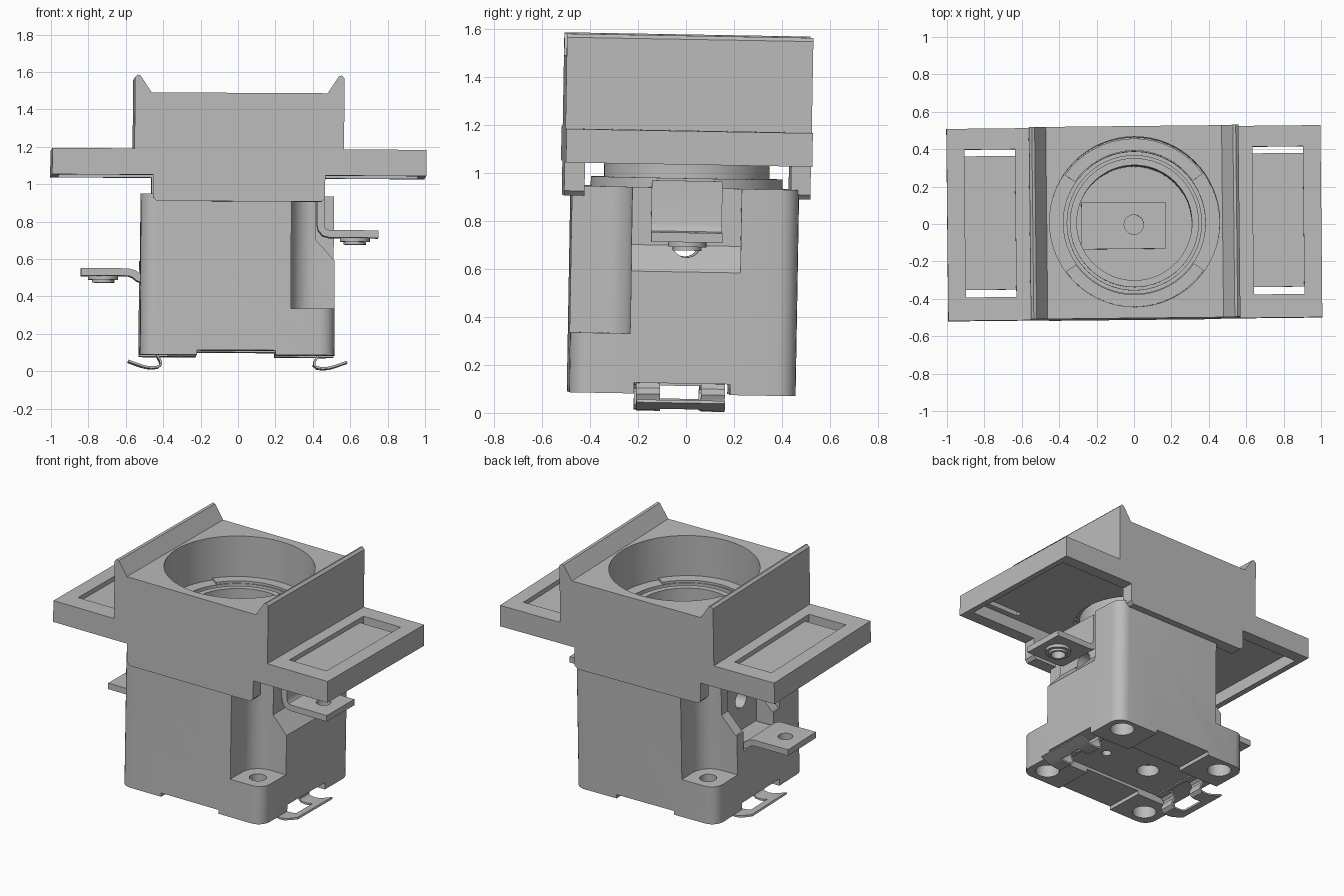
import bpy, bmesh, math
from mathutils import Vector, Matrix

if "Cube" in bpy.data.objects:
    bpy.data.objects.remove(bpy.data.objects["Cube"])

grey = bpy.data.materials.new("plain grey")
grey.use_nodes = True
grey.diffuse_color = (0.5, 0.5, 0.5, 1)
grey.node_tree.nodes["Principled BSDF"].inputs["Base Color"].default_value = (0.5, 0.5, 0.5, 1)

# The whole assembly leans very slightly
pivot = Vector((0, 0, 0.8))
lean = (Matrix.Translation(pivot) @ Matrix.Rotation(math.radians(0.6), 4, 'Z')
        @ Matrix.Rotation(math.radians(0.3), 4, 'Y')
        @ Matrix.Rotation(math.radians(-1), 4, 'X') @ Matrix.Translation(-pivot))


def prism(name, pts, lo, hi, axis='Z'):
    """Extrude a 2D outline along an axis."""
    place = {'Z': lambda a, b, c: (a, b, c),
             'Y': lambda a, b, c: (a, c, b),
             'X': lambda a, b, c: (c, a, b)}[axis]
    bm = bmesh.new()
    low = [bm.verts.new(place(a, b, lo)) for a, b in pts]
    high = [bm.verts.new(place(a, b, hi)) for a, b in pts]
    n = len(pts)
    bm.faces.new(low)
    bm.faces.new(high)
    for i in range(n):
        j = (i + 1) % n
        bm.faces.new((low[i], low[j], high[j], high[i]))
    bmesh.ops.recalc_face_normals(bm, faces=bm.faces)
    mesh = bpy.data.meshes.new(name)
    bm.to_mesh(mesh)
    bm.free()
    ob = bpy.data.objects.new(name, mesh)
    bpy.context.collection.objects.link(ob)
    return ob


def rect(x0, x1, y0, y1, r=0):
    if not r:
        return [(x0, y0), (x1, y0), (x1, y1), (x0, y1)]
    centres = [(x1 - r, y1 - r), (x0 + r, y1 - r), (x0 + r, y0 + r), (x1 - r, y0 + r)]
    return [(cx + r * math.cos(math.radians(90 * k + 15 * i)),
             cy + r * math.sin(math.radians(90 * k + 15 * i)))
            for k, (cx, cy) in enumerate(centres) for i in range(7)]


def circle(r, cx=0, cy=0, n=48):
    return [(cx + r * math.cos(math.tau * i / n), cy + r * math.sin(math.tau * i / n)) for i in range(n)]


def arc(r0, r1, mid, half):
    angles = [math.radians(mid - half + 2 * half * i / 16) for i in range(17)]
    return ([(r1 * math.cos(a), r1 * math.sin(a)) for a in angles]
            + [(r0 * math.cos(a), r0 * math.sin(a)) for a in reversed(angles)])


def strip(name, path, thick, lo, hi):
    """Bent sheet metal: an x-z path given thickness, extruded along y."""
    pts = [Vector(p) for p in path]
    left, right = [], []
    for i, p in enumerate(pts):
        d = (pts[min(i + 1, len(pts) - 1)] - pts[max(i - 1, 0)]).normalized()
        side = Vector((-d.y, d.x)) * thick / 2
        left.append(tuple(p + side))
        right.append(tuple(p - side))
    return prism(name, left + right[::-1], lo, hi, 'Y')


def combine(ob, tools, operation='DIFFERENCE'):
    for tool in tools:
        mod = ob.modifiers.new("cut", 'BOOLEAN')
        mod.operation = operation
        mod.solver = 'EXACT'
        mod.object = tool
        tool.hide_render = True
    bpy.context.view_layer.update()
    deps = bpy.context.evaluated_depsgraph_get()
    mesh = bpy.data.meshes.new_from_object(ob.evaluated_get(deps))
    ob.modifiers.clear()
    ob.data = mesh
    for tool in tools:
        bpy.data.objects.remove(tool)
    return ob


def cut(*args):
    return prism("cutter", *args)


def finish(ob):
    ob.data.materials.clear()
    ob.data.materials.append(grey)
    ob.data.shade_smooth()
    ob.data.set_sharp_from_angle(angle=math.radians(30))
    ob.matrix_world = lean


# Cover: stepped profile with two raised ridges and wide side flanges
half = [(0.44, 0.9), (0.46, 0.92), (0.46, 1.04), (1, 1.04), (1, 1.18), (0.56, 1.18),
        (0.56, 1.56), (0.545, 1.575), (0.53, 1.57), (0.47, 1.48)]
cover = prism("cover", half + [(-x, z) for x, z in reversed(half)], -0.515, 0.512, 'Y')
tools = [cut(rect(-0.96, 0.96, -0.43, 0.43), 0.8, 1.12),
         cut(circle(0.455, n=64), 1.2, 1.7),
         cut(circle(0.38, n=64), 1.0, 1.3)]
for s in (-1, 1):
    x0, x1 = sorted((s * 0.635, s * 0.905))
    tools.append(cut(rect(x0, x1, -0.39, 0.4), 1.15, 1.3))
    for y0, y1 in ((-0.39, -0.35), (0.365, 0.4)):
        tools.append(cut(rect(x0, x1, y0, y1), 1.0, 1.3))
combine(cover, tools)
finish(cover)

# Raised arc ribs on the floor of the well
for k, mid in enumerate((90, 270)):
    finish(prism(f"well_rib_{k + 1}", arc(0.385, 0.45, mid, 55), 1.19, 1.215))

# Body: rounded block with two opposite corner notches and terminal recesses
body = prism("body", rect(-0.525, 0.515, -0.48, 0.465, 0.08), 0.08, 0.94)
tools = [cut(circle(0.31), 0.6, 1.3),
         cut(rect(-0.22, 0.2, -0.7, 0.7), 0, 0.105),
         cut(rect(-0.7, 0.7, -0.21, 0.19), 0, 0.125),
         cut(circle(0.06, 0, 0.71, 24), -0.7, 0.7, 'X'),
         cut(rect(-0.7, -0.4, -0.16, 0.16), 0.46, 1.1),
         cut(circle(0.07, -0.12, 0, 24), 0, 0.2),
         cut(circle(0.03, 0.22, 0, 16), 0, 0.2)]
for s in (-1, 1):
    notch = [(s * x, s * y) for x, y in rect(0.28, 0.9, -0.9, -0.23, 0.12)]
    tools.append(cut(notch, 0.33, 1.1))
    slope = [(s * x, z) for x, z in [(0.415, 1.1), (0.415, 0.7), (0.515, 0.59), (0.7, 0.59), (0.7, 1.1)]]
    tools.append(cut(slope, *sorted((s * -0.3, s * 0.225)), 'Y'))
    for t in (-1, 1):
        x, y = s * 0.4, t * 0.36
        tools.append(cut(circle(0.075, x, y, 24), 0, 0.25))
        if s != t:
            tools.append(cut(circle(0.052, x, y, 24), 0.2, 0.5))
combine(body, tools)
finish(body)

# Lamp socket standing in the body
for name, r, lo, hi in (("socket_base", 0.4, 0.93, 0.98), ("socket_tube", 0.345, 0.95, 1.2),
                        ("socket_lip", 0.362, 1.15, 1.175)):
    finish(combine(prism(name, circle(r, n=64), lo, hi), [cut(circle(0.308, n=64), 0.5, 1.4)]))
finish(combine(prism("centre_contact", rect(-0.28, 0.17, -0.13, 0.12), 0.595, 0.64),
               [cut(circle(0.052, n=24), 0.61, 0.8)]))

# Terminals with a threaded boss underneath
upper = [(0.44, 0.97), (0.44, 0.79), (0.446, 0.762), (0.462, 0.742), (0.49, 0.735), (0.75, 0.735)]
lower = [(-0.36, 0.485), (-0.5, 0.485), (-0.53, 0.495), (-0.555, 0.515), (-0.585, 0.525), (-0.84, 0.525)]
for name, path, x, z in (("upper_terminal", upper, 0.625, 0.735), ("lower_terminal", lower, -0.72, 0.525)):
    plate = strip(name, path, 0.04, -0.15, 0.145)
    finish(combine(plate, [cut(circle(0.045, x, 0, 24), z - 0.2, z + 0.2)]))
    for part, r, drop in (("boss", 0.08, 0.04), ("boss_tip", 0.06, 0.055)):
        ring = prism(f"{name}_{part}", circle(r, x, 0, 32), z - drop, z - 0.01)
        finish(combine(ring, [cut(circle(0.045, x, 0, 24), z - 0.2, z + 0.2)]))

# Spring clips under the base, each with a window between two legs
clip = [(0.36, 0.122), (0.405, 0.118), (0.425, 0.1), (0.428, 0.08), (0.412, 0.05), (0.41, 0.032),
        (0.425, 0.019), (0.455, 0.015), (0.49, 0.018), (0.53, 0.03), (0.585, 0.05)]
for side, s in (("left", 1), ("right", -1)):
    spring = strip(f"{side}_spring_clip", [(s * x, z) for x, z in clip], 0.012, -0.2, 0.17)
    window = rect(*sorted((s * 0.38, s * 0.51)), -0.1, 0.07)
    finish(combine(spring, [cut(window, -0.1, 0.3)]))
